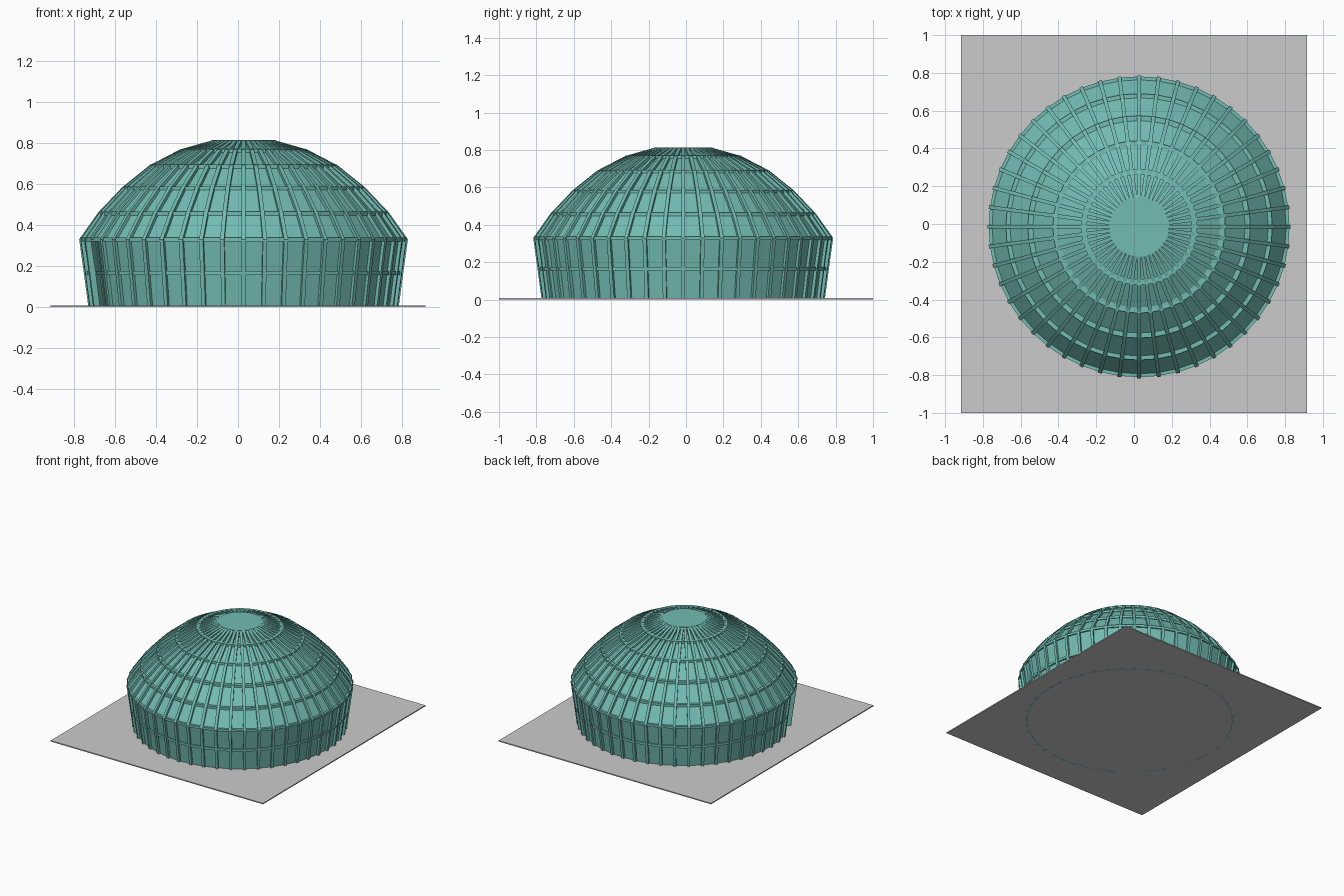
import bpy, bmesh, math

if "Cube" in bpy.data.objects:
    bpy.data.objects.remove(bpy.data.objects["Cube"])

N = 48                       # ribs around the dome
CX, CY = 0.027, -0.015       # dome centre
STEP = 2 * math.pi / N
# outer profile (radius, height) from ground to cap
PROFILE = [(0.757, 0.0), (0.779, 0.165), (0.802, 0.33), (0.71, 0.46), (0.593, 0.583),
           (0.46, 0.69), (0.31, 0.768), (0.155, 0.812)]
DOOR = (26, 27)              # open wall bays, 195 to 210 degrees

teal = bpy.data.materials.new("teal")
teal.diffuse_color = (0.17, 0.5, 0.45, 1)
teal.use_nodes = True
teal.node_tree.nodes["Principled BSDF"].inputs["Base Color"].default_value = teal.diffuse_color


def offset(d):
    """Profile moved inward by d along its normals."""
    out = []
    for i, (r, z) in enumerate(PROFILE):
        a, b = PROFILE[max(i - 1, 0)], PROFILE[min(i + 1, len(PROFILE) - 1)]
        tr, tz = b[0] - a[0], b[1] - a[1]
        l = math.hypot(tr, tz)
        out.append((r - d * tz / l, z + d * tr / l if i else z))
    return out


def polar(r, a, z, side=0.0):
    return (CX + r * math.cos(a) - side * math.sin(a),
            CY + r * math.sin(a) + side * math.cos(a), z)


def finish(name, bm, mat=teal):
    bmesh.ops.recalc_face_normals(bm, faces=bm.faces)
    me = bpy.data.meshes.new(name)
    bm.to_mesh(me)
    bm.free()
    ob = bpy.data.objects.new(name, me)
    bpy.context.collection.objects.link(ob)
    if mat:
        me.materials.append(mat)
    return ob


def sweep(bm, sections):
    """Closed bar through a list of four-cornered sections."""
    rows = [[bm.verts.new(p) for p in s] for s in sections]
    for a, b in zip(rows, rows[1:]):
        for k in range(4):
            bm.faces.new((a[k], a[(k + 1) % 4], b[(k + 1) % 4], b[k]))
    bm.faces.new(rows[0])
    bm.faces.new(rows[-1][::-1])


# ribs
bm = bmesh.new()
inner = offset(0.03)
w = 0.01
for i in range(N):
    a = i * STEP
    start = 2 if i == DOOR[1] else 0          # rib cut away over the doorway
    sweep(bm, [[polar(ro, a, zo, -w), polar(ro, a, zo, w), polar(ri, a, zi, w), polar(ri, a, zi, -w)]
               for (ro, zo), (ri, zi) in list(zip(PROFILE, inner))[start:]])
finish("ribs", bm)

# recessed panels, with the doorway left open
bm = bmesh.new()
face_line, back_line = offset(0.016), offset(0.024)
for i in range(N):
    a, b = i * STEP, (i + 1) * STEP
    start = 2 if i in DOOR else 0
    sweep(bm, [[polar(ro, a, zo), polar(ro, b, zo), polar(ri, b, zi), polar(ri, a, zi)]
               for (ro, zo), (ri, zi) in list(zip(face_line, back_line))[start:]])
finish("panels", bm)

# horizontal ring bars between the ribs
bm = bmesh.new()
for k in range(1, len(PROFILE) - 1):
    r, z = offset(0.006)[k]
    h = 0.009
    for i in range(N):
        if k == 1 and i in DOOR:
            continue
        sweep(bm, [[polar(r, i * STEP + t, z - h), polar(r, i * STEP + t, z + h),
                    polar(r - 0.03, i * STEP + t, z + h), polar(r - 0.03, i * STEP + t, z - h)]
                   for t in (0, STEP)])
finish("ring_bars", bm)

# flat cap
bm = bmesh.new()
bmesh.ops.create_cone(bm, cap_ends=True, segments=N, radius1=0.157, radius2=0.157, depth=0.015)
bmesh.ops.translate(bm, verts=bm.verts, vec=(CX, CY, 0.806))
finish("roof_cap", bm)

# ground slab
bm = bmesh.new()
bmesh.ops.create_cube(bm, size=1)
bmesh.ops.scale(bm, verts=bm.verts, vec=(1.83, 2.0, 0.008))
bmesh.ops.translate(bm, verts=bm.verts, vec=(0, 0, 0.004))
finish("base_plate", bm, None)
